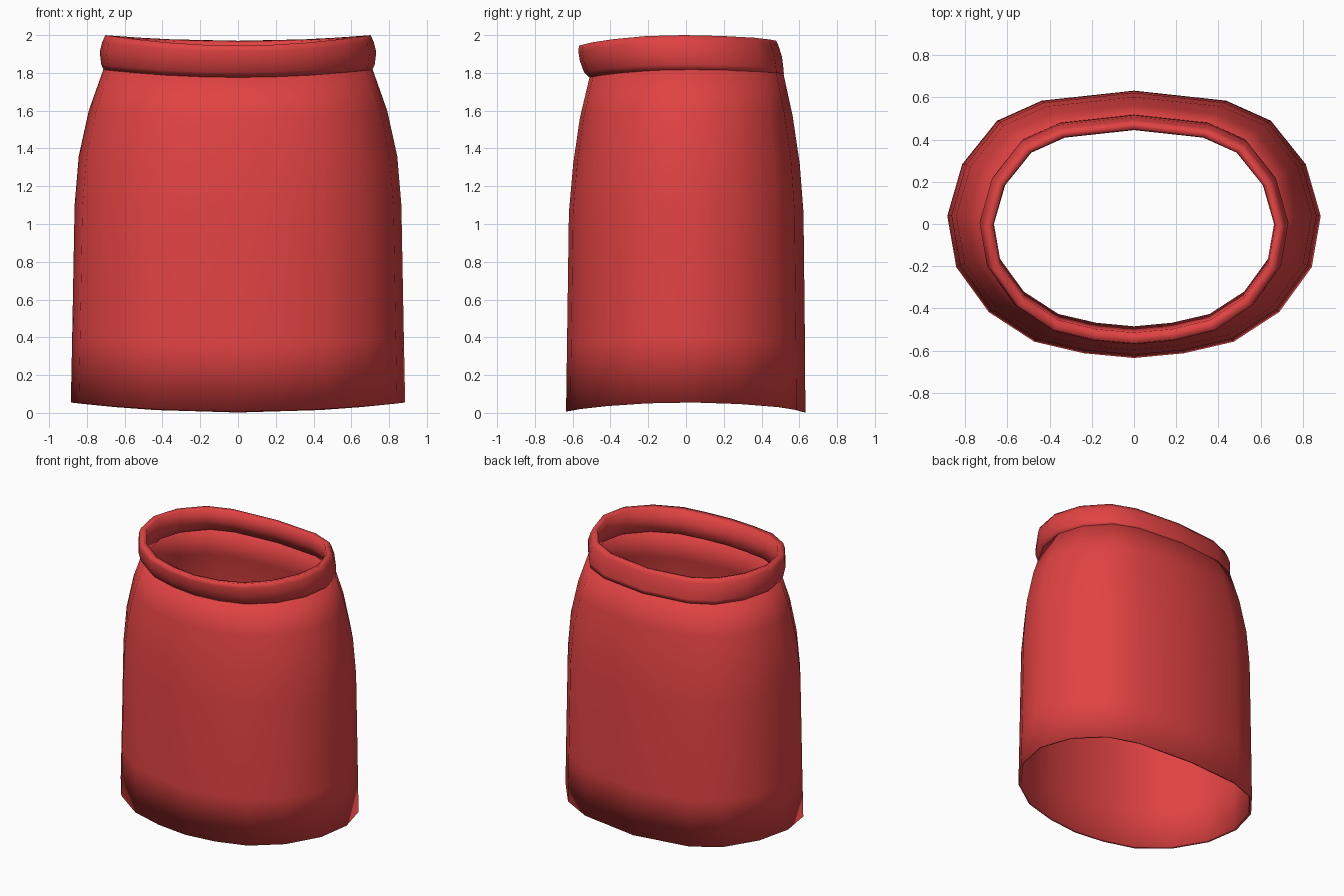
import bpy
import bmesh

cube = bpy.data.objects.get("Cube")
if cube:
    bpy.data.objects.remove(cube, do_unlink=True)

# One red cloth material
red = bpy.data.materials.new("red cloth")
red.use_nodes = True
colour = (0.75, 0.055, 0.055, 1.0)
red.diffuse_color = colour
red.node_tree.nodes["Principled BSDF"].inputs["Base Color"].default_value = colour

# Half of the body outline, back to front, scaled to -1..1, then mirrored
half = [(0, 1), (.494, .925), (.733, .775), (.92, .45), (1, .063),
        (.952, -.32), (.778, -.656), (.534, -.878), (.267, -.965), (0, -1)]
outline = half + [(-x, y) for x, y in half[-2:0:-1]]


def loft(name, rings, closed=False):
    """Skin rings of (side z, half width, front y, back y, front drop, back drop)."""
    bm = bmesh.new()
    loops = []
    for z, width, front, back, drop_f, drop_b in rings:
        mid, depth = (front + back) / 2, (back - front) / 2
        loop = []
        for u, v in outline:
            drop = (drop_b if v > 0 else drop_f) * (1 - u * u)
            loop.append(bm.verts.new((width * u, mid + depth * v, z - drop)))
        loops.append(loop)
    n = len(outline)
    pairs = list(zip(loops, loops[1:]))
    if closed:
        pairs.append((loops[-1], loops[0]))
    for a, b in pairs:
        for i in range(n):
            j = (i + 1) % n
            bm.faces.new((a[i], a[j], b[j], b[i]))
    bmesh.ops.recalc_face_normals(bm, faces=bm.faces)
    mesh = bpy.data.meshes.new(name)
    bm.to_mesh(mesh)
    bm.free()
    mesh.materials.append(red)
    mesh.shade_smooth()
    obj = bpy.data.objects.new(name, mesh)
    bpy.context.collection.objects.link(obj)
    return obj


# Skirt body: outer wall from waist to hem, then a thin lining back up
outer = [(1.82, .712, -.51, .515, .04, .02),
         (1.60, .79, -.562, .565, .04, .03),
         (1.36, .843, -.597, .602, .04, .04),
         (1.10, .865, -.62, .622, .04, .04),
         (.40, .878, -.63, .63, .045, .045),
         (.055, .885, -.635, .632, .048, .053)]
cloth = .018
lining = [(z + (.004 if z < .1 else 0), w - cloth, f + cloth, b - cloth, df, db)
          for z, w, f, b, df, db in reversed(outer)]
loft("skirt_body", outer + lining, closed=True)

# Waistband: a thick padded band, leaning forward at the top
loft("waistband", [(1.815, .712, -.51, .518, .04, .02),
                   (1.845, .724, -.54, .516, .042, .022),
                   (1.91, .732, -.562, .508, .045, .025),
                   (1.965, .718, -.570, .492, .05, .028),
                   (2.0, .702, -.566, .478, .055, .03),
                   (1.99, .668, -.515, .447, .055, .03),
                   (1.90, .664, -.505, .445, .045, .025),
                   (1.82, .672, -.485, .475, .04, .02)], closed=True)
